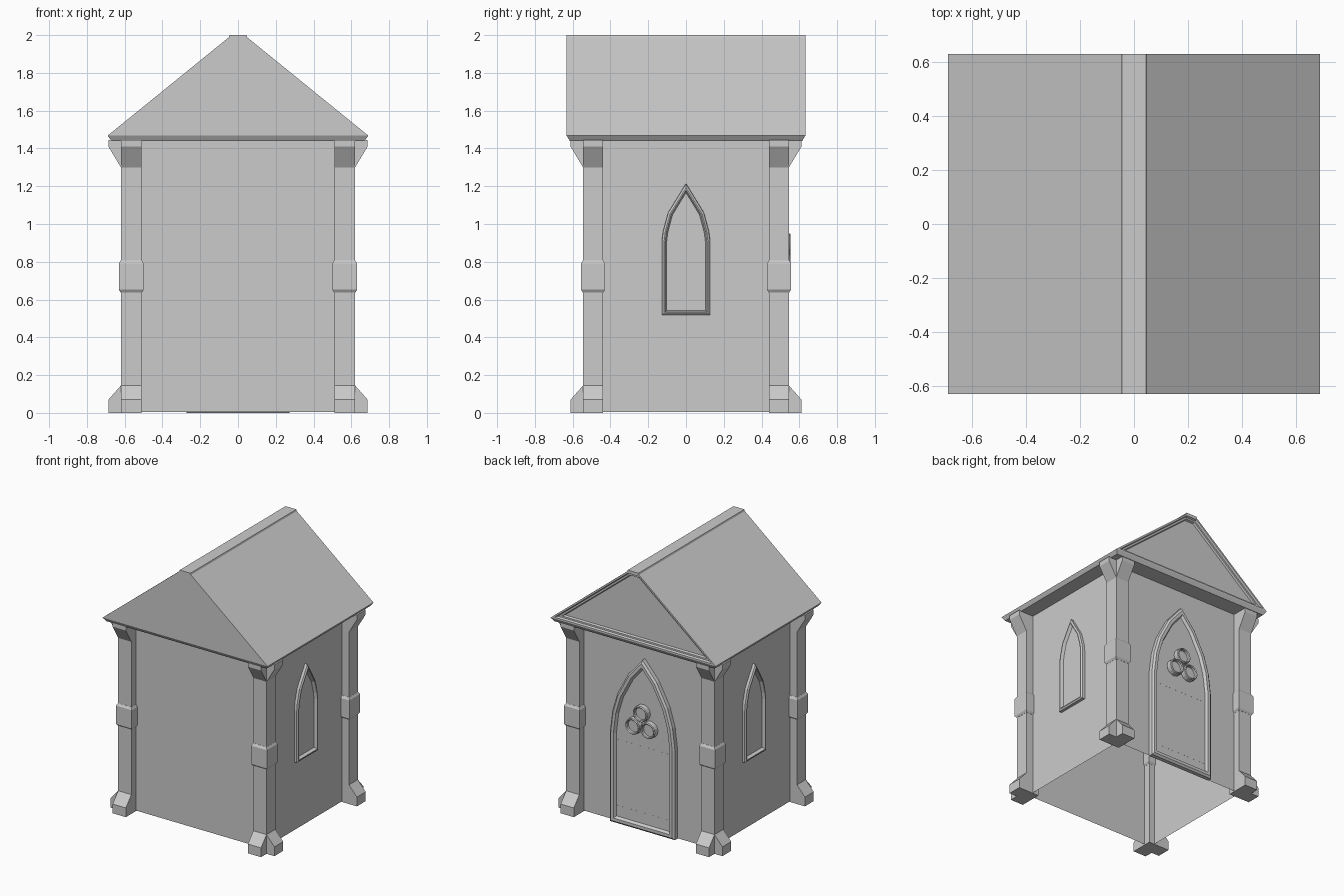
import bpy, bmesh, math

if "Cube" in bpy.data.objects:
    bpy.data.objects.remove(bpy.data.objects["Cube"])

X0, X1, Y0, Y1 = 0.51, 0.62, 0.44, 0.545    # corner post footprint
WX, WY = 0.56, 0.49                         # wall planes


def finish(bm, name, mirror=False, caps_ok=True):
    if caps_ok:
        bmesh.ops.recalc_face_normals(bm, faces=bm.faces)
    me = bpy.data.meshes.new(name)
    bm.to_mesh(me)
    bm.free()
    ob = bpy.data.objects.new(name, me)
    bpy.context.collection.objects.link(ob)
    if mirror:
        m = ob.modifiers.new("mirror", 'MIRROR')
        m.use_axis = (True, True, False)
        m.use_mirror_merge = False
    return ob


def loft(bm, levels, caps=True):
    """Stack of rectangles (z, x0, x1, y0, y1) skinned into a solid."""
    rings = [[bm.verts.new(p) for p in ((a, c, z), (b, c, z), (b, d, z), (a, d, z))]
             for z, a, b, c, d in levels]
    for r, s in zip(rings, rings[1:]):
        for i in range(4):
            j = (i + 1) % 4
            bm.faces.new((r[i], r[j], s[j], s[i]))
    if caps:
        bm.faces.new(rings[0][::-1])
        bm.faces.new(rings[-1])


def step_face(bm, face, steps):
    """Inset a face repeatedly: (thickness, depth)."""
    for t, d in steps:
        bm.normal_update()
        bmesh.ops.inset_individual(bm, faces=[face], thickness=t, depth=d,
                                   use_even_offset=True)


def arch(name, half, steps, offset, angle):
    """Pointed arch panel with moulded frame, facing +y then turned by angle."""
    pts = half + [(-u, z) for u, z in reversed(half) if u > 0]
    bm = bmesh.new()
    f = bm.faces.new([bm.verts.new((u, offset, z)) for u, z in pts])
    f.normal_update()
    if f.normal.y < 0:
        f.normal_flip()
    step_face(bm, f, steps)
    ob = finish(bm, name, caps_ok=False)
    ob.rotation_euler.z = angle


# Walls: open shell
bm = bmesh.new()
loft(bm, [(0.004, -WX, WX, -WY, WY), (1.45, -WX, WX, -WY, WY)], caps=False)
finish(bm, "walls")

# Corner posts
bm = bmesh.new()
loft(bm, [(0, X0, X1, Y0, Y1), (1.45, X0, X1, Y0, Y1)])
finish(bm, "corner_posts", True)

# Feet and roof brackets, flaring outward in x and in y
for name, prof in (("post_feet", [(0, .066), (.07, .066), (.145, 0)]),
                   ("roof_brackets", [(1.30, 0), (1.41, .066), (1.445, .066)])):
    bm = bmesh.new()
    loft(bm, [(z, X0, X1 + e, Y0, Y1) for z, e in prof])
    loft(bm, [(z, X0, X1, Y0, Y1 + e) for z, e in prof])
    finish(bm, name, True)

# Collars around the posts
bm = bmesh.new()
loft(bm, [(z, X0 - e, X1 + e, Y0 - e, Y1 + e)
          for z, e in ((.637, .001), (.652, .011), (.79, .011), (.807, .001))])
finish(bm, "post_collars", True)

# Roof with flat ridge and moulded recess in the back gable
bm = bmesh.new()
loft(bm, [(1.44, -.67, .67, -.615, .615), (1.468, -.69, .69, -.632, .632),
          (1.988, -.049, .049, -.632, .632), (2.0, -.045, .045, -.632, .632)])
bmesh.ops.recalc_face_normals(bm, faces=bm.faces)
gable = max((f for f in bm.faces if f.normal.y > .9), key=lambda f: f.calc_area())
step_face(bm, gable, [(.012, 0), (.006, -.015), (.012, 0), (.006, -.015)])
finish(bm, "roof", caps_ok=False)

# Side windows
win = [(.128, .517), (.128, .91), (.122, .96), (.095, 1.06), (0, 1.215)]
wsteps = [(.001, .02), (.011, .008), (.006, 0), (.008, -.024)]
arch("window_right", win, wsteps, WX, -math.pi / 2)
arch("window_left", win, wsteps, WX, math.pi / 2)

# Back door with frame
door = [(.272, 0), (.272, .68), (.252, .84), (.21, .98), (.12, 1.15), (0, 1.29)]
arch("door", door, [(.001, .03), (.014, .012), (.022, 0), (.012, -.02)], WY, 0)

# Trefoil rings on the door
for i, (x, z) in enumerate(((0, .89), (-.064, .78), (.064, .78))):
    n = 16
    bm = bmesh.new()
    f = bm.faces.new([bm.verts.new((x + .061 * math.cos(2 * math.pi * k / n), WY + .015,
                                    z + .061 * math.sin(2 * math.pi * k / n)))
                      for k in range(n)])
    f.normal_update()
    if f.normal.y < 0:
        f.normal_flip()
    step_face(bm, f, [(.001, .043), (.006, .006), (.006, -.006), (.001, -.018)])
    finish(bm, "door_ring_%d" % (i + 1), caps_ok=False)

# Door straps, almost flush
for i, z in enumerate((.12, .62)):
    bm = bmesh.new()
    loft(bm, [(h, -.215, .215, WY + .005, WY + .0225) for h in (z - .012, z + .012)])
    finish(bm, "door_strap_%d" % (i + 1))
